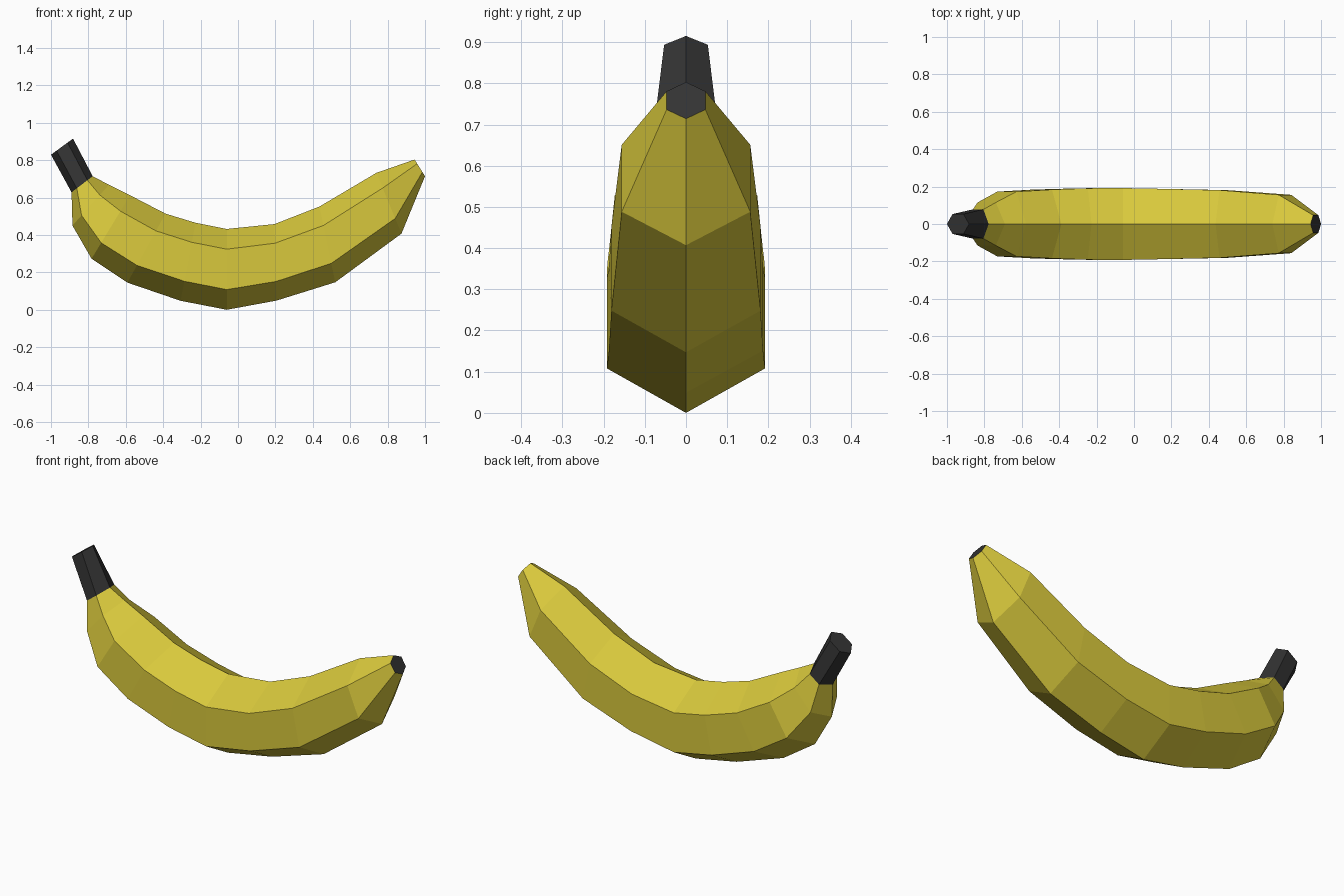
import bpy, bmesh
from mathutils import Vector

if "Cube" in bpy.data.objects:
    bpy.data.objects.remove(bpy.data.objects["Cube"])


def material(name, colour):
    m = bpy.data.materials.new(name)
    m.diffuse_color = (*colour, 1)
    m.use_nodes = True
    m.node_tree.nodes["Principled BSDF"].inputs["Base Color"].default_value = m.diffuse_color
    return m


yellow = material("banana yellow", (0.69, 0.58, 0.045))
dark = material("dark brown grey", (0.033, 0.033, 0.033))


def hex_ring(bm, bx, bz, tx, tz, w):
    """Six-sided section from outer ridge (bx,bz) to inner ridge (tx,tz), half width w."""
    b, t, side = Vector((bx, 0, bz)), Vector((tx, 0, tz)), Vector((0, w, 0))
    lo, hi = b.lerp(t, 0.25), b.lerp(t, 0.75)
    return [bm.verts.new(p) for p in (b, lo + side, hi + side, t, hi - side, lo - side)]


def loft(name, sections, mats, start_cap=None, end_cap=None):
    bm = bmesh.new()
    rings = [hex_ring(bm, *s) for s in sections]
    for a, b in zip(rings, rings[1:]):
        for i in range(6):
            j = (i + 1) % 6
            bm.faces.new((a[i], a[j], b[j], b[i]))
    for ring, slot in ((rings[0], start_cap), (rings[-1], end_cap)):
        if slot is not None:
            bm.faces.new(ring).material_index = slot
    bmesh.ops.recalc_face_normals(bm, faces=bm.faces)
    me = bpy.data.meshes.new(name)
    bm.to_mesh(me)
    bm.free()
    for m in mats:
        me.materials.append(m)
    ob = bpy.data.objects.new(name, me)
    bpy.context.collection.objects.link(ob)
    return ob


# sections: outer ridge x, z, inner ridge x, z, half width
neck = (-0.89, 0.628, -0.777, 0.714, 0.078)

# curved fruit with dark blossom tip
loft("banana_body", [
    neck,
    (-0.885, 0.450, -0.690, 0.668, 0.115),
    (-0.783, 0.273, -0.577, 0.612, 0.173),
    (-0.591, 0.145, -0.388, 0.514, 0.184),
    (-0.307, 0.048, -0.227, 0.465, 0.191),
    (-0.060, 0.000, -0.060, 0.432, 0.192),
    (0.206, 0.049, 0.195, 0.458, 0.187),
    (0.520, 0.147, 0.436, 0.552, 0.181),
    (0.874, 0.407, 0.740, 0.732, 0.156),
    (1.000, 0.714, 0.944, 0.803, 0.047),
], [yellow, dark], start_cap=0, end_cap=1)

# tapering stem
loft("stem", [neck, (-1.0, 0.829, -0.882, 0.915, 0.053)], [dark], end_cap=0)
